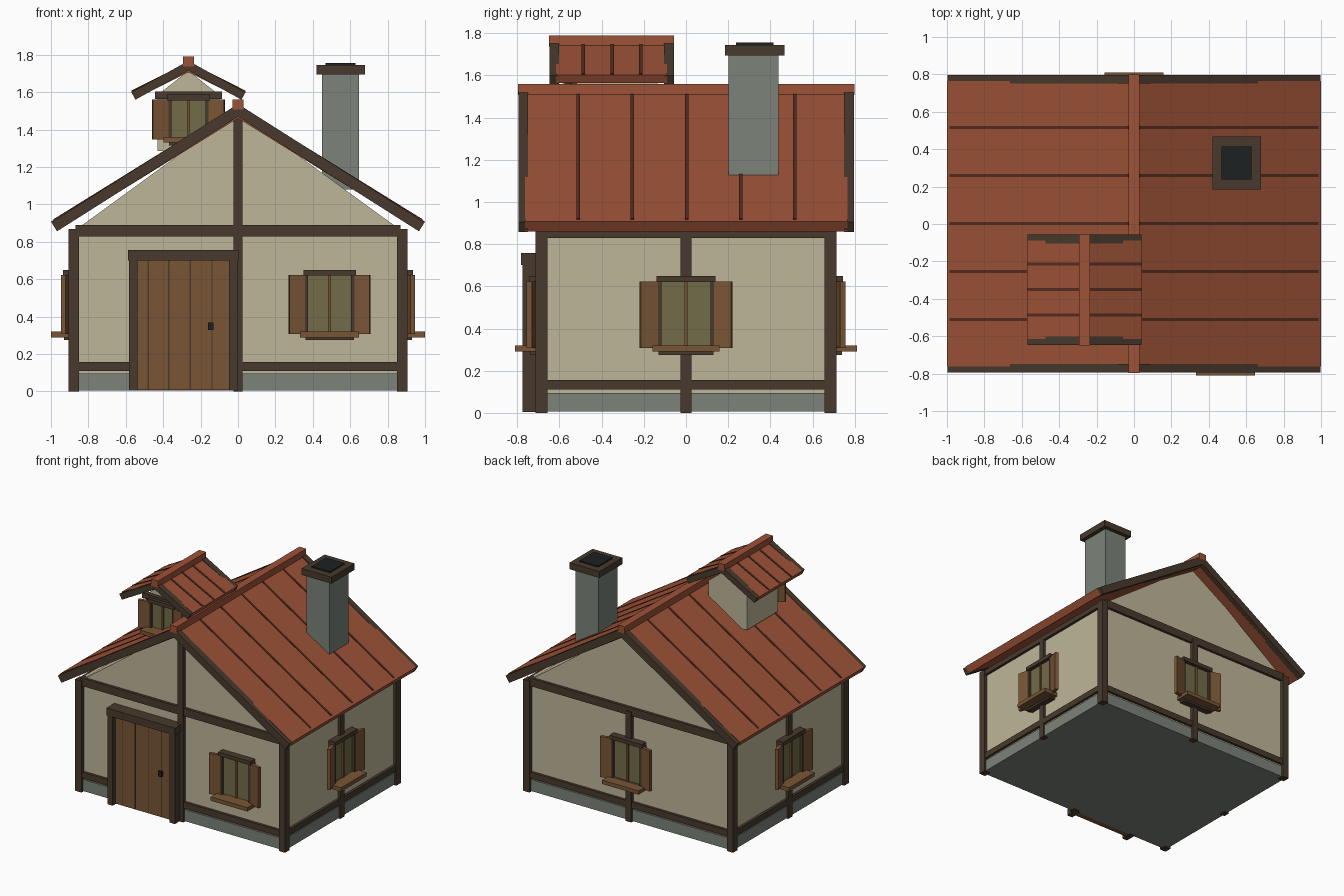
import bpy, bmesh, math
from mathutils import Matrix

if "Cube" in bpy.data.objects:
    bpy.data.objects.remove(bpy.data.objects["Cube"])

def mat(name, r, g, b):
    m = bpy.data.materials.new(name)
    m.diffuse_color = (r, g, b, 1)
    m.use_nodes = True
    m.node_tree.nodes["Principled BSDF"].inputs["Base Color"].default_value = m.diffuse_color
    return m

WALL = mat("plaster", .52, .47, .32)
ROOF = mat("roof_red", .34, .085, .038)
SEAM = mat("seam_red", .09, .025, .014)
TIMBER = mat("timber", .065, .042, .026)
WOOD = mat("wood", .19, .09, .035)
GLASS = mat("glass", .17, .15, .065)
STONE = mat("stone", .2, .225, .195)
BLACK = mat("soot", .012, .015, .016)
ID = Matrix.Identity(4)

def prism(name, pts, y0, y1, m, M=ID):
    """Extrude an x/z profile along y."""
    bm = bmesh.new()
    f = bm.faces.new([bm.verts.new((x, y0, z)) for x, z in pts])
    r = bmesh.ops.extrude_face_region(bm, geom=[f])
    vs = [v for v in r["geom"] if isinstance(v, bmesh.types.BMVert)]
    bmesh.ops.translate(bm, verts=vs, vec=(0, y1 - y0, 0))
    bmesh.ops.recalc_face_normals(bm, faces=bm.faces)
    bm.transform(M)
    me = bpy.data.meshes.new(name)
    bm.to_mesh(me)
    bm.free()
    me.materials.append(m)
    ob = bpy.data.objects.new(name, me)
    bpy.context.collection.objects.link(ob)
    return ob

def box(name, x0, x1, y0, y1, z0, z1, m, M=ID):
    return prism(name, [(x0, z0), (x1, z0), (x1, z1), (x0, z1)], y0, y1, m, M)

def window(name, cx, cy, angle, w, z0, z1, sw):
    """Window on a wall; local -y points outward, z0..z1 is the glass."""
    M = Matrix.Translation((cx, cy, 0)) @ Matrix.Rotation(math.radians(angle), 4, 'Z')
    box(name + "_glass", -w, w, -.025, .01, z0, z1, GLASS, M)
    box(name + "_mullion", -.008, .008, -.035, 0, z0, z1, WOOD, M)
    box(name + "_lintel", -w, w, -.055, 0, z1, z1 + .03, TIMBER, M)
    box(name + "_bottom_rail", -w + .01, w - .01, -.05, 0, z0 - .045, z0, TIMBER, M)
    box(name + "_sill", -w - .018, w + .018, -.12, 0, z0 - .03, z0, WOOD, M)
    for s in (-1, 1):
        a, b = sorted((s * (w - .025), s * w))
        box(name + "_jamb", a, b, -.045, 0, z0, z1, TIMBER, M)
        # shutter hinged slightly open
        H = M @ Matrix.Translation((s * (w - .005), -.02, 0)) @ Matrix.Rotation(math.radians(-s * 14), 4, 'Z')
        a, b = sorted((0, s * sw))
        box(name + "_shutter", a, b, -.025, 0, z0 - .012, z1 + .004, WOOD, H)

def gable_roof(name, cx, half, apex, eave, y0, y1, seams, t):
    """Two slabs, seams, bargeboards and ridge cap."""
    dx, dz = half, apex - eave
    L = math.hypot(dx, dz)
    for s in (-1, 1):
        def strip(lift, thick, u0=0, u1=1, drop=0):
            nx, nz = dz / L, dx / L
            P = lambda u, h: (cx + s * (dx * u + (nx * h if u > 0 else 0)),
                              apex - dz * u + (nz * h if u > 0 else h * L / dx) - drop * (1 - u))
            return [P(u0, lift), P(u1, lift), P(u1, lift - thick), P(u0, lift - thick)]
        prism(name + "_slab", strip(0, t, drop=.014), y0 + .032, y1 - .032, ROOF)
        for y in seams:
            prism(name + "_seam", strip(.004, .02, .03, .985, .014), y - .008, y + .008, SEAM)
        for a, b in ((y0, y0 + .047), (y1 - .047, y1)):
            prism(name + "_bargeboard", strip(-.004, t), a, b, TIMBER)
    box(name + "_ridge_cap", cx - .03, cx + .03, y0 - .001, y1 + .001, apex - .035, apex + .018, ROOF)

X, Y = .88, .685  # wall half sizes

# Base and walls
box("plinth", -X - .01, X + .01, -Y - .01, Y + .01, .006, .095, STONE)
box("walls", -X, X, -Y, Y, .09, .87, WALL)
prism("gable_walls", [(-.86, .87), (.86, .87), (0, 1.495)], -Y, Y, WALL)

# Timber frame
for sx in (-1, 1):
    for sy in (-1, 1):
        box("corner_post", sx * .878 - .027, sx * .878 + .027, sy * .685 - .028, sy * .685 + .028, 0, .87, TIMBER)
    a, b = sorted((sx * (X - .02), sx * (X + .02)))
    box("side_post", a, b, -.025, .025, 0, .86, TIMBER)
    for z0, z1 in ((.11, .157), (.828, .868)):
        box("side_beam", a, b, -Y, Y, z0, z1, TIMBER)
        a2, b2 = sorted((sx * (Y - .02), sx * (Y + .02)))
        box("gable_beam", -.868, .868, a2, b2, z0, z1 + (.022 if z0 > .5 else 0), TIMBER)
box("front_post", -.025, .025, -Y - .026, -Y + .02, 0, 1.485, TIMBER)
box("back_post", -.025, .025, Y - .02, Y + .026, 0, .86, TIMBER)

# Door
box("door", -.54, -.045, -.74, -.68, .008, .70, WOOD)
for x in (-.48, -.37, -.255, -.14):
    box("door_groove", x - .003, x + .003, -.742, -.73, .01, .70, TIMBER)
box("door_jamb_left", -.582, -.538, -.775, -.68, .005, .71, TIMBER)
box("door_jamb_right", -.048, -.002, -.775, -.68, .005, .71, TIMBER)
box("door_lintel", -.588, .005, -.782, -.68, .70, .757, TIMBER)
box("door_handle", -.16, -.13, -.76, -.735, .33, .37, BLACK)

# Windows
window("front_window", .49, -Y - .005, 0, .14, .32, .62, .087)
window("right_window", X, 0, 90, .14, .32, .62, .087)
window("back_window", 0, Y + .005, 180, .14, .32, .62, .087)
window("left_window", -X, 0, -90, .14, .32, .62, .087)

# Main roof
gable_roof("roof", 0, 1.0, 1.542, .908, -.795, .797, (-.51, -.255, .003, .26, .515), .057)

# Dormer
D = -.265
prism("dormer_body", [(D - .165, 1.285), (D + .165, 1.285), (D + .165, 1.585), (D, 1.715), (D - .165, 1.585)],
      -.52, -.135, WALL)
box("dormer_beam", D - .18, D + .18, -.55, -.51, 1.565, 1.605, TIMBER)
window("dormer_window", D, -.52, 0, .115, 1.36, 1.557, .088)
gable_roof("dormer_roof", D, .307, 1.772, 1.603, -.648, -.057, (-.487, -.35, -.215), .045)

# Chimney
box("chimney_stack", .45, .646, .202, .438, 1.08, 1.7, STONE)
box("chimney_cap", .42, .678, .184, .468, 1.695, 1.745, TIMBER)
box("chimney_flue", .468, .628, .238, .414, 1.74, 1.755, BLACK)
